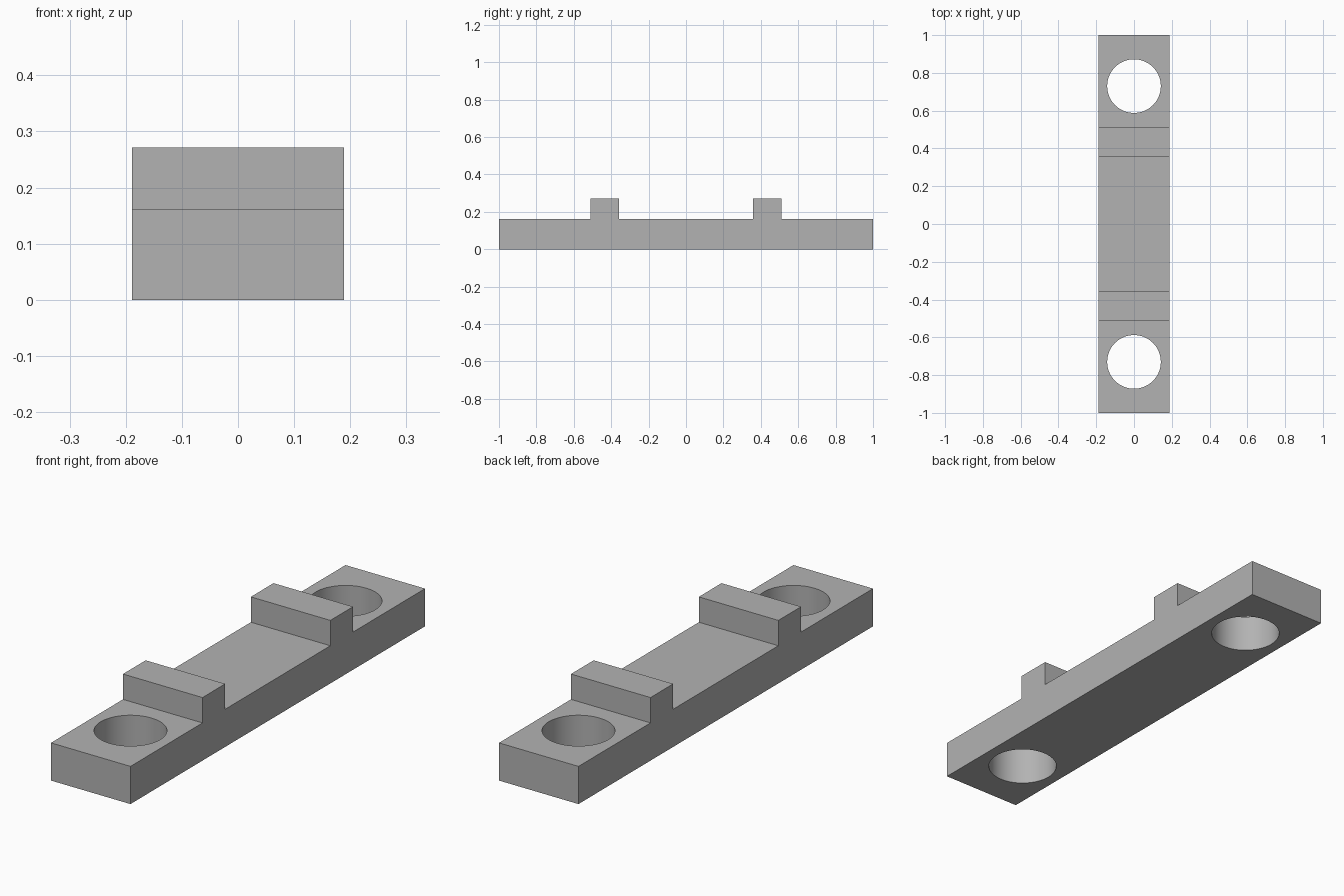
import bpy
import bmesh

cube = bpy.data.objects.get("Cube")
if cube:
    bpy.data.objects.remove(cube, do_unlink=True)

HALF_W = 0.189
BASE_Z, RIB_Z = 0.162, 0.271
RIB_IN, RIB_OUT = 0.357, 0.511
HOLE_Y, HOLE_R = 0.73, 0.142

grey = bpy.data.materials.new("plain_grey")
grey.use_nodes = True
color = (0.45, 0.45, 0.45, 1)
grey.diffuse_color = color
grey.node_tree.nodes["Principled BSDF"].inputs["Base Color"].default_value = color

# Side profile (y, z): half the outline, mirrored to the other end
half = [(RIB_IN, BASE_Z), (RIB_IN, RIB_Z), (RIB_OUT, RIB_Z),
        (RIB_OUT, BASE_Z), (1, BASE_Z), (1, 0)]
outline = half + [(-y, z) for y, z in reversed(half)]

# Bar with two raised ribs, extruded across its width
bm = bmesh.new()
face = bm.faces.new([bm.verts.new((-HALF_W, y, z)) for y, z in outline])
ext = bmesh.ops.extrude_face_region(bm, geom=[face])
moved = [v for v in ext["geom"] if isinstance(v, bmesh.types.BMVert)]
bmesh.ops.translate(bm, verts=moved, vec=(2 * HALF_W, 0, 0))
bmesh.ops.recalc_face_normals(bm, faces=bm.faces)
mesh = bpy.data.meshes.new("mounting_bar")
bm.to_mesh(mesh)
bm.free()
mesh.materials.append(grey)
bar = bpy.data.objects.new("mounting_bar", mesh)
bpy.context.collection.objects.link(bar)

# Round through-holes at both ends
for side in (-1, 1):
    bpy.ops.mesh.primitive_cylinder_add(vertices=64, radius=HOLE_R, depth=1,
                                        location=(0, side * HOLE_Y, 0))
    cutter = bpy.context.object
    cutter.name = "hole_cutter"
    cutter.hide_render = True
    cutter.data.materials.append(grey)
    bpy.context.view_layer.objects.active = bar
    cut = bar.modifiers.new("hole", "BOOLEAN")
    cut.operation = "DIFFERENCE"
    cut.solver = "EXACT"
    cut.object = cutter
    bpy.ops.object.modifier_apply(modifier=cut.name)
    bpy.data.objects.remove(cutter, do_unlink=True)

# Smooth hole walls, sharp edges elsewhere
bpy.ops.object.select_all(action="DESELECT")
bar.select_set(True)
bpy.context.view_layer.objects.active = bar
bpy.ops.object.shade_smooth_by_angle()
